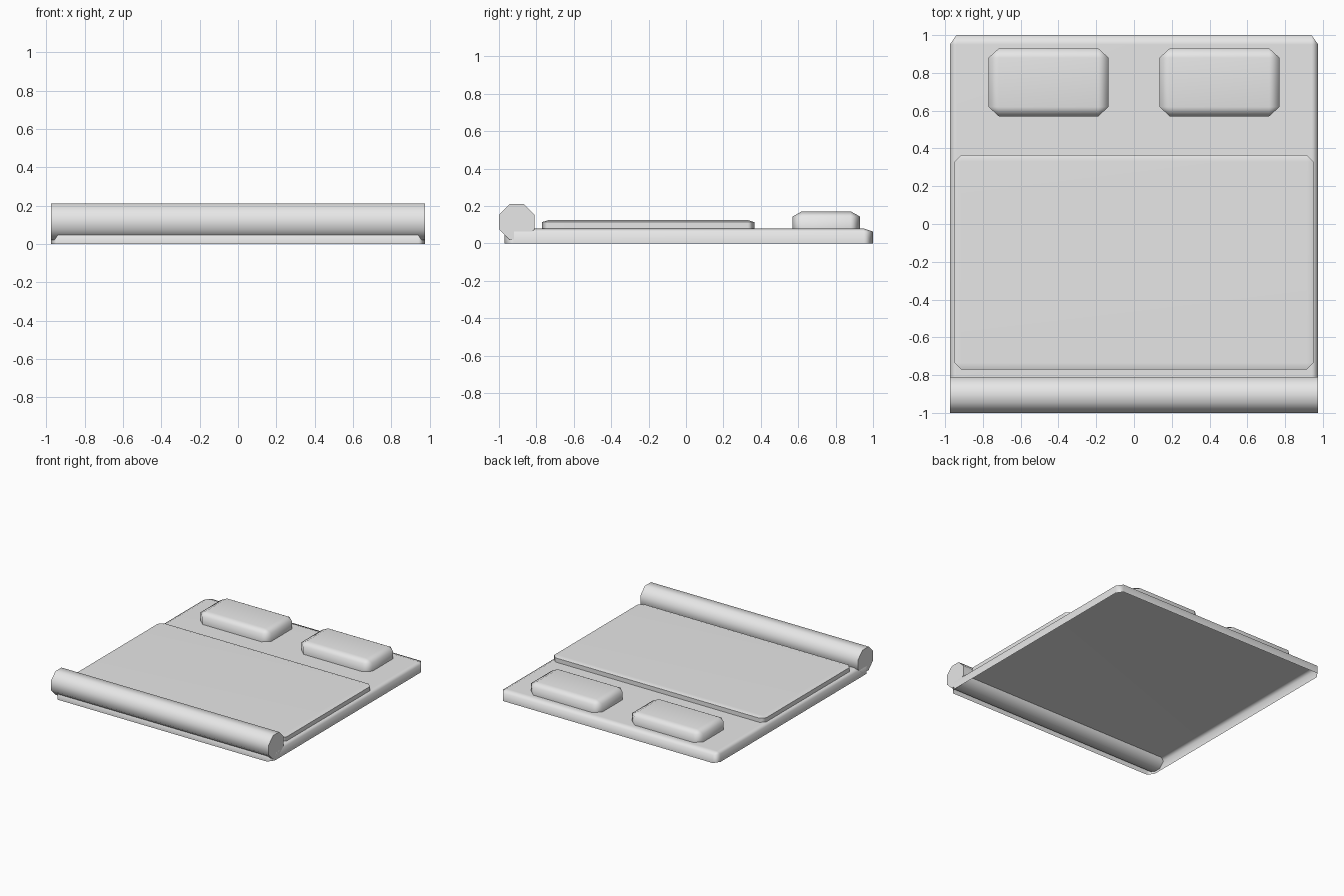
import bpy, bmesh, math
from mathutils import Matrix, Vector

if "Cube" in bpy.data.objects:
    bpy.data.objects.remove(bpy.data.objects["Cube"])

grey = bpy.data.materials.new("light grey")
grey.diffuse_color = (0.8, 0.8, 0.8, 1)
grey.use_nodes = True
grey.node_tree.nodes["Principled BSDF"].inputs["Base Color"].default_value = grey.diffuse_color


def finish(name, bm):
    mesh = bpy.data.meshes.new(name)
    bm.to_mesh(mesh)
    bm.free()
    obj = bpy.data.objects.new(name, mesh)
    bpy.context.collection.objects.link(obj)
    mesh.materials.append(grey)
    bpy.ops.object.select_all(action='DESELECT')
    obj.select_set(True)
    bpy.context.view_layer.objects.active = obj
    bpy.ops.object.shade_smooth_by_angle(angle=math.radians(65))
    obj.modifiers.new("flat_tops", 'WEIGHTED_NORMAL').keep_sharp = True
    return obj


def chamfered_shell(name, lo, hi, cut):
    """Box open underneath, with a different chamfer width along each axis."""
    lo, hi, cut = Vector(lo), Vector(hi), Vector(cut)
    bm = bmesh.new()
    bmesh.ops.create_cube(bm, size=1)
    # size is measured in chamfer widths, so an even bevel of 1 fits all axes
    bmesh.ops.scale(bm, vec=[(hi[i] - lo[i]) / cut[i] for i in range(3)], verts=bm.verts)
    edges = [e for e in bm.edges if any(v.co.z > 0 for v in e.verts)]
    bmesh.ops.bevel(bm, geom=edges, offset=1, segments=1, profile=0.5,
                    affect='EDGES', clamp_overlap=False)
    bm.normal_update()
    under = [f for f in bm.faces if f.normal.z < -0.9]
    bmesh.ops.delete(bm, geom=under, context='FACES')
    bmesh.ops.scale(bm, vec=cut, verts=bm.verts)
    bmesh.ops.translate(bm, vec=(lo + hi) / 2, verts=bm.verts)
    return finish(name, bm)


# Hollow base slab and the wide raised panel on it
chamfered_shell("base", (-0.975, -0.97, 0), (0.975, 1.0, 0.08), (0.035, 0.05, 0.017))
chamfered_shell("panel", (-0.95, -0.77, 0.08), (0.95, 0.365, 0.125), (0.035, 0.035, 0.011))

# Pair of raised pads at the back
for side, name in ((-1, "left_pad"), (1, "right_pad")):
    x = side * 0.4525
    chamfered_shell(name, (x - 0.318, 0.57, 0.08), (x + 0.318, 0.93, 0.172),
                    (0.055, 0.05, 0.028))

# Eight-sided roll along the front edge, flats facing up and forward
bm = bmesh.new()
radius = 0.095 / math.cos(math.pi / 8)
turn = (Matrix.Translation((0, -0.905, 0.115)) @ Matrix.Rotation(math.pi / 2, 4, 'Y')
        @ Matrix.Rotation(math.pi / 8, 4, 'Z'))
bmesh.ops.create_cone(bm, cap_ends=True, segments=8, radius1=radius, radius2=radius,
                      depth=1.95, matrix=turn)
finish("front_roll", bm)
